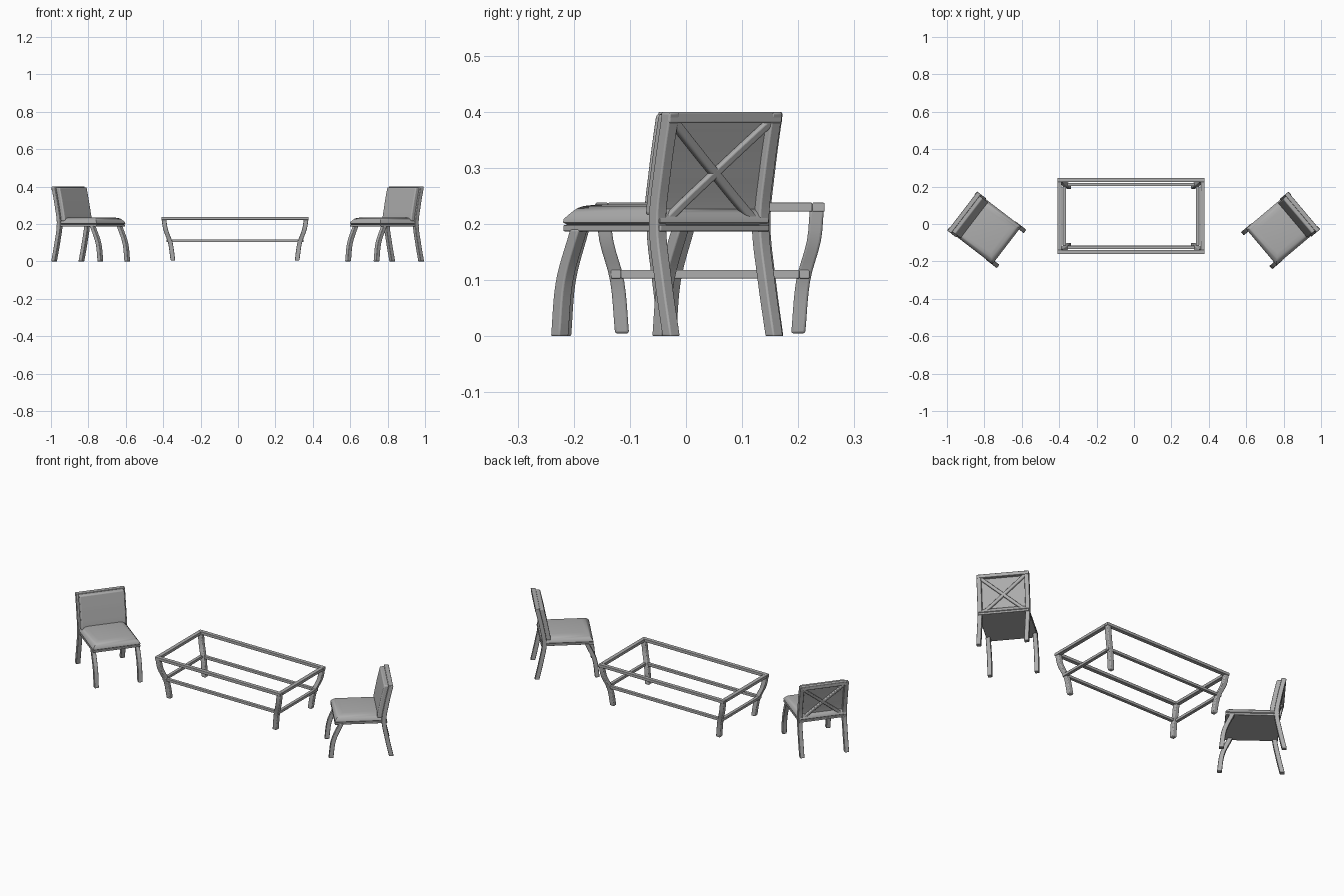
import bpy, bmesh
from math import radians
from mathutils import Matrix

cube = bpy.data.objects.get("Cube")
if cube:
    bpy.data.objects.remove(cube)

GREY = (0.42, 0.42, 0.42, 1)
mat = bpy.data.materials.new("plain grey")
mat.use_nodes = True
mat.diffuse_color = GREY
mat.node_tree.nodes["Principled BSDF"].inputs["Base Color"].default_value = GREY


def curve_at(points, z):
    """Smooth (Hermite) value at height z through (z, value) points."""
    n = len(points)
    i = max(k for k in range(n - 1) if k == 0 or points[k][0] <= z)

    def slope(k):
        a, b = points[max(k - 1, 0)], points[min(k + 1, n - 1)]
        return (b[1] - a[1]) / (b[0] - a[0])

    (z0, v0), (z1, v1) = points[i], points[i + 1]
    h = z1 - z0
    t = (z - z0) / h
    return (v0 * (1 + 2 * t) * (1 - t) ** 2 + slope(i) * h * t * (1 - t) ** 2
            + v1 * t * t * (3 - 2 * t) + slope(i + 1) * h * t * t * (t - 1))


def loft(name, sections, place=Matrix(), bevel=0.0):
    """Skin rectangular slices, each (x, y, z, width, depth)."""
    bm = bmesh.new()
    rings = []
    for x, y, z, w, d in sections:
        rings.append([bm.verts.new((x + sx * w / 2, y + sy * d / 2, z))
                      for sx, sy in ((-1, -1), (1, -1), (1, 1), (-1, 1))])
    for a, b in zip(rings, rings[1:]):
        for k in range(4):
            m = (k + 1) % 4
            bm.faces.new((a[k], a[m], b[m], b[k]))
    bm.faces.new(rings[0][::-1])
    bm.faces.new(rings[-1])
    bmesh.ops.recalc_face_normals(bm, faces=bm.faces)
    mesh = bpy.data.meshes.new(name)
    bm.to_mesh(mesh)
    bm.free()
    mesh.materials.append(mat)
    obj = bpy.data.objects.new(name, mesh)
    bpy.context.collection.objects.link(obj)
    obj.matrix_world = place
    if bevel:
        mod = obj.modifiers.new("soft edges", "BEVEL")
        mod.width, mod.segments = bevel, 3
        mod.limit_method = "ANGLE"
    bpy.ops.object.select_all(action="DESELECT")
    obj.select_set(True)
    bpy.context.view_layer.objects.active = obj
    bpy.ops.object.shade_smooth_by_angle(angle=radians(40))
    return obj


def box(name, x, y, w, d, z0, z1, place=Matrix(), bevel=0.0):
    return loft(name, [(x, y, z0, w, d), (x, y, z1, w, d)], place, bevel)


def steps(z0, z1, n=12):
    return [z0 + (z1 - z0) * k / n for k in range(n + 1)]


def rail_frame(name, hx, hy, width, z0, z1, place):
    """Four rails around a rectangle with the given outer half sizes."""
    for s, end, side in ((-1, "right", "front"), (1, "left", "back")):
        box(f"{name}_{side}", 0, s * (hy - width / 2), 2 * hx, width, z0, z1, place, 0.002)
        box(f"{name}_{end}", s * (hx - width / 2), 0, width, 2 * (hy - width), z0, z1, place, 0.002)


# Table: open top frame, curved legs and lower stretchers
table = Matrix.Translation((-0.016, 0.043, 0))
rail_frame("table_top_rail", 0.394, 0.204, 0.022, 0.222, 0.238, table)
rail_frame("table_stretcher", 0.365, 0.177, 0.018, 0.103, 0.118, table)
LEG_X = [(0.005, 0.332), (0.1, 0.346), (0.17, 0.371), (0.225, 0.38)]
LEG_Y = [(0.005, 0.157), (0.1, 0.166), (0.17, 0.185), (0.225, 0.19)]
for sx in (-1, 1):
    for sy in (-1, 1):
        loft("table_leg", [(sx * curve_at(LEG_X, z), sy * curve_at(LEG_Y, z), z, 0.025, 0.025)
                           for z in steps(0.005, 0.225)], table, 0.004)

# Chair curves: depth of the front and back legs by height
FRONT = [(0, -0.163), (0.1, -0.149), (0.19, -0.11)]
BACK = [(0, 0.148), (0.1, 0.126), (0.2, 0.11), (0.3, 0.125), (0.4, 0.147)]


def chair(place, side):
    name = side + "_chair_"
    # Legs, the back pair running up into the back posts
    for s in (-1, 1):
        loft(name + "front_leg", [(s * 0.118, curve_at(FRONT, z), z, 0.023, 0.024)
                                  for z in steps(0, 0.19)], place, 0.003)
        loft(name + "back_post", [(s * 0.12, curve_at(BACK, z), z, 0.023, 0.024)
                                  for z in steps(0, 0.398, 20)], place, 0.003)
        # Crossed braces behind the back cushion
        loft(name + "brace", [(s * (z - 0.29) * 1.22, curve_at(BACK, z) + 0.003, z, 0.025, 0.014)
                              for z in steps(0.2, 0.382)], place, 0.004)
    box(name + "top_rail", 0, curve_at(BACK, 0.39), 0.262, 0.024, 0.38, 0.4, place, 0.003)

    # Seat board and cushion with a softly sloping rim
    box(name + "seat_board", 0, -0.008, 0.254, 0.27, 0.187, 0.198, place, 0.002)
    rim = ((0.198, 0.006), (0.203, 0), (0.209, 0.001), (0.22, 0.01),
           (0.228, 0.018), (0.232, 0.026), (0.235, 0.045))
    loft(name + "seat_cushion", [(0, -0.009, z, 0.254 - 2 * i, 0.268 - 2 * i) for z, i in rim], place)

    # Back cushion follows the lean of the posts
    loft(name + "back_cushion", [(0, curve_at(BACK, z) - 0.019, z, 0.242, 0.032)
                                 for z in steps(0.215, 0.396)], place, 0.006)


for side, x, y, turn in (("left", 0.789, -0.03, -49.9), ("right", -0.793, -0.027, 52.5)):
    chair(Matrix.Translation((x, y, 0)) @ Matrix.Rotation(radians(turn), 4, "Z"), side)
